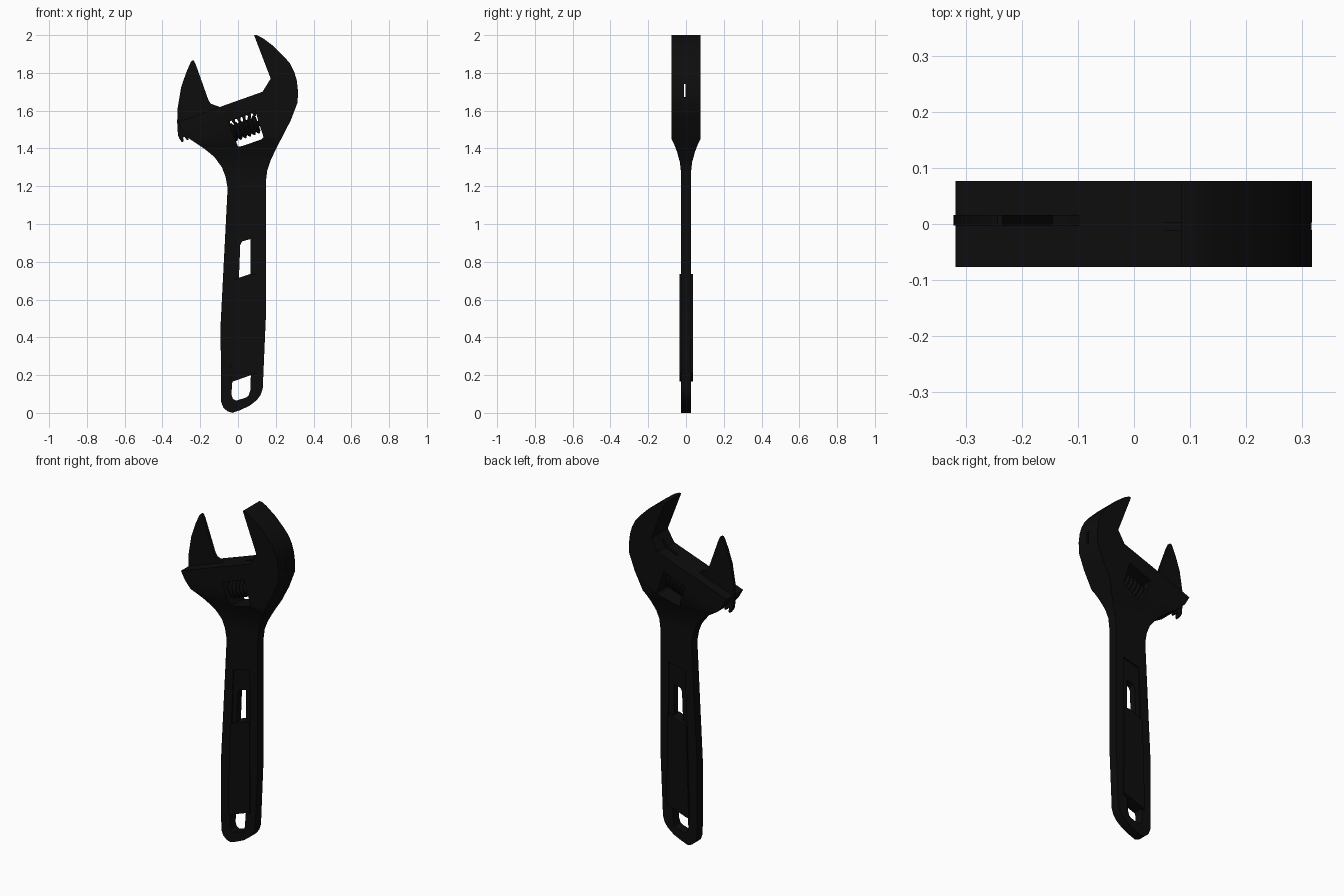
import bpy, bmesh, math
from mathutils import Vector, Matrix

if "Cube" in bpy.data.objects:
    bpy.data.objects.remove(bpy.data.objects["Cube"], do_unlink=True)

black = bpy.data.materials.new("black_steel")
black.use_nodes = True
black.diffuse_color = (0.004, 0.004, 0.004, 1)
shader = black.node_tree.nodes["Principled BSDF"]
shader.inputs["Base Color"].default_value = (0.004, 0.004, 0.004, 1)
shader.inputs["Roughness"].default_value = 0.6


def prism(name, points, lo, hi, axis="y"):
    """Extrude an (x, z) outline along y, or a (y, z) outline along x."""
    bm = bmesh.new()
    place = (lambda p, d: (p[0], d, p[1])) if axis == "y" else (lambda p, d: (d, p[0], p[1]))
    face = bm.faces.new([bm.verts.new(place(p, lo)) for p in points])
    grown = bmesh.ops.extrude_face_region(bm, geom=[face])["geom"]
    move = Vector((0, hi - lo, 0)) if axis == "y" else Vector((hi - lo, 0, 0))
    bmesh.ops.translate(bm, vec=move, verts=[g for g in grown if isinstance(g, bmesh.types.BMVert)])
    bmesh.ops.recalc_face_normals(bm, faces=bm.faces)
    return finish(name, bm)


def finish(name, bm):
    mesh = bpy.data.meshes.new(name)
    bm.to_mesh(mesh)
    bm.free()
    mesh.materials.append(black)
    obj = bpy.data.objects.new(name, mesh)
    bpy.context.collection.objects.link(obj)
    return obj


def select(obj):
    bpy.ops.object.select_all(action="DESELECT")
    obj.select_set(True)
    bpy.context.view_layer.objects.active = obj


def combine(obj, tool, operation="DIFFERENCE"):
    select(obj)
    mod = obj.modifiers.new("combine", "BOOLEAN")
    mod.object, mod.operation, mod.solver = tool, operation, "EXACT"
    bpy.ops.object.modifier_apply(modifier=mod.name)
    bpy.data.objects.remove(tool, do_unlink=True)


# Forged body: front outline crossed with the side outline
outline = [
    (0.085, 2.0), (0.10, 2.0), (0.13, 1.985), (0.19, 1.94), (0.245, 1.885), (0.275, 1.85),
    (0.298, 1.805), (0.311, 1.76), (0.317, 1.71), (0.316, 1.645), (0.28, 1.55), (0.20, 1.395),
    (0.172, 1.335), (0.155, 1.285), (0.147, 1.22), (0.147, 0.495), (0.131, 0.13),
    (0.12, 0.095), (0.10, 0.068), (0.06, 0.037), (0.01, 0.014), (-0.03, 0.0), (-0.055, 0.008),
    (-0.078, 0.028), (-0.09, 0.06), (-0.092, 0.47), (-0.055, 1.19), (-0.066, 1.25),
    (-0.085, 1.30), (-0.125, 1.355), (-0.18, 1.40), (-0.255, 1.45), (-0.29, 1.49),
    (-0.318, 1.54), (-0.095, 1.62), (0.13, 1.70), (0.173, 1.77),
]
body = prism("body", outline, -0.1, 0.1)
half = [(0.027, -0.1), (0.027, 1.28), (0.033, 1.33), (0.047, 1.38), (0.062, 1.42), (0.077, 1.45), (0.077, 2.1)]
side = half + [(-y, z) for y, z in reversed(half)]
combine(body, prism("thickness", side, -0.5, 0.5, "x"), "INTERSECT")

# Openings through the body: hanging hole, handle slot and worm window
openings = {
    "hanging_hole": [(-0.03, 0.165), (0.068, 0.20), (0.065, 0.12), (0.055, 0.09), (0.04, 0.08),
                     (-0.01, 0.065), (-0.028, 0.075), (-0.035, 0.1)],
    "handle_slot": [(0.012, 0.89), (0.022, 0.908), (0.065, 0.92), (0.065, 0.735), (0.005, 0.715)],
    "worm_window": [(-0.052, 1.543), (0.092, 1.597), (0.135, 1.46), (0.125, 1.448), (0.02, 1.412), (0.0, 1.41)],
}
for name, points in openings.items():
    combine(body, prism(name, points, -0.2, 0.2))

# Slide slot through the fixed jaw
combine(body, prism("slide_slot", [(0.05, 1.67), (0.4, 1.67), (0.4, 1.74), (0.05, 1.74)], -0.011, 0.003))

# Shallow recessed panels on both handle faces
panel = [(-0.012, 1.02), (0.095, 1.045), (0.1, 0.205), (-0.045, 0.16)]
for sign in (-1, 1):
    combine(body, prism("panel_recess", panel, *sorted((sign * 0.02, sign * 0.1))))

# Raised grip pad between the two handle openings
pad = [(-0.028, 0.70), (0.005, 0.715), (0.065, 0.735), (0.097, 0.735), (0.1, 0.21), (0.068, 0.20),
       (-0.03, 0.165), (-0.043, 0.165)]
grip_pad = prism("grip_pad", pad, -0.034, 0.038)


# Thin moving jaw with a toothed rack along its lower edge
def rack_z(x):
    return 1.56 + 0.35 * x


teeth = []
count, start, pitch = 15, 0.095, 0.0275
for i in range(count):
    x = start - i * pitch
    for offset, drop in ((0, 0), (0.006, 0.02), (0.014, 0.02), (0.02, 0)):
        teeth.append((x - offset + drop * 0.33, rack_z(x - offset) - drop))
jaw = [
    (-0.318, 1.47), (-0.322, 1.54), (-0.32, 1.61), (-0.302, 1.72), (-0.275, 1.80), (-0.25, 1.857),
    (-0.243, 1.865), (-0.234, 1.865), (-0.222, 1.84), (-0.158, 1.66), (-0.145, 1.637),
    (-0.11, 1.625), (-0.08, 1.61), (0.09, 1.66), (0.11, 1.61),
]
moving_jaw = prism("moving_jaw", jaw + teeth, -0.003, 0.016)

# Adjusting worm: ridged roller lying along the rack
ridges, length = 6, 0.15
step = length / ridges
profile = [(0, -length / 2)]
for i in range(ridges):
    t = -length / 2 + i * step
    profile += [(0.036, t), (0.05, t + step * 0.35), (0.05, t + step * 0.65)]
profile += [(0.036, length / 2), (0, length / 2)]
bm = bmesh.new()
verts = [bm.verts.new((r, 0, t)) for r, t in profile]
edges = [bm.edges.new(pair) for pair in zip(verts, verts[1:])]
bmesh.ops.spin(bm, geom=verts + edges, cent=(0, 0, 0), axis=(0, 0, 1), angle=math.tau, steps=28)
bmesh.ops.remove_doubles(bm, verts=bm.verts, dist=0.0001)
bmesh.ops.recalc_face_normals(bm, faces=bm.faces)
tilt = math.pi / 2 - math.atan(0.35)
bm.transform(Matrix.Translation((0.036, 0, 1.506)) @ Matrix.Rotation(tilt, 4, "Y"))
worm = finish("adjusting_worm", bm)

# Pin that carries the worm
bm = bmesh.new()
bmesh.ops.create_cone(bm, cap_ends=True, segments=16, radius1=0.015, radius2=0.015, depth=0.22)
bm.transform(Matrix.Translation((0.036, 0, 1.506)) @ Matrix.Rotation(tilt, 4, "Y"))
pin = finish("worm_pin", bm)

for obj in (body, grip_pad, moving_jaw, worm, pin):
    select(obj)
    bpy.ops.object.shade_smooth_by_angle(angle=math.radians(30))
